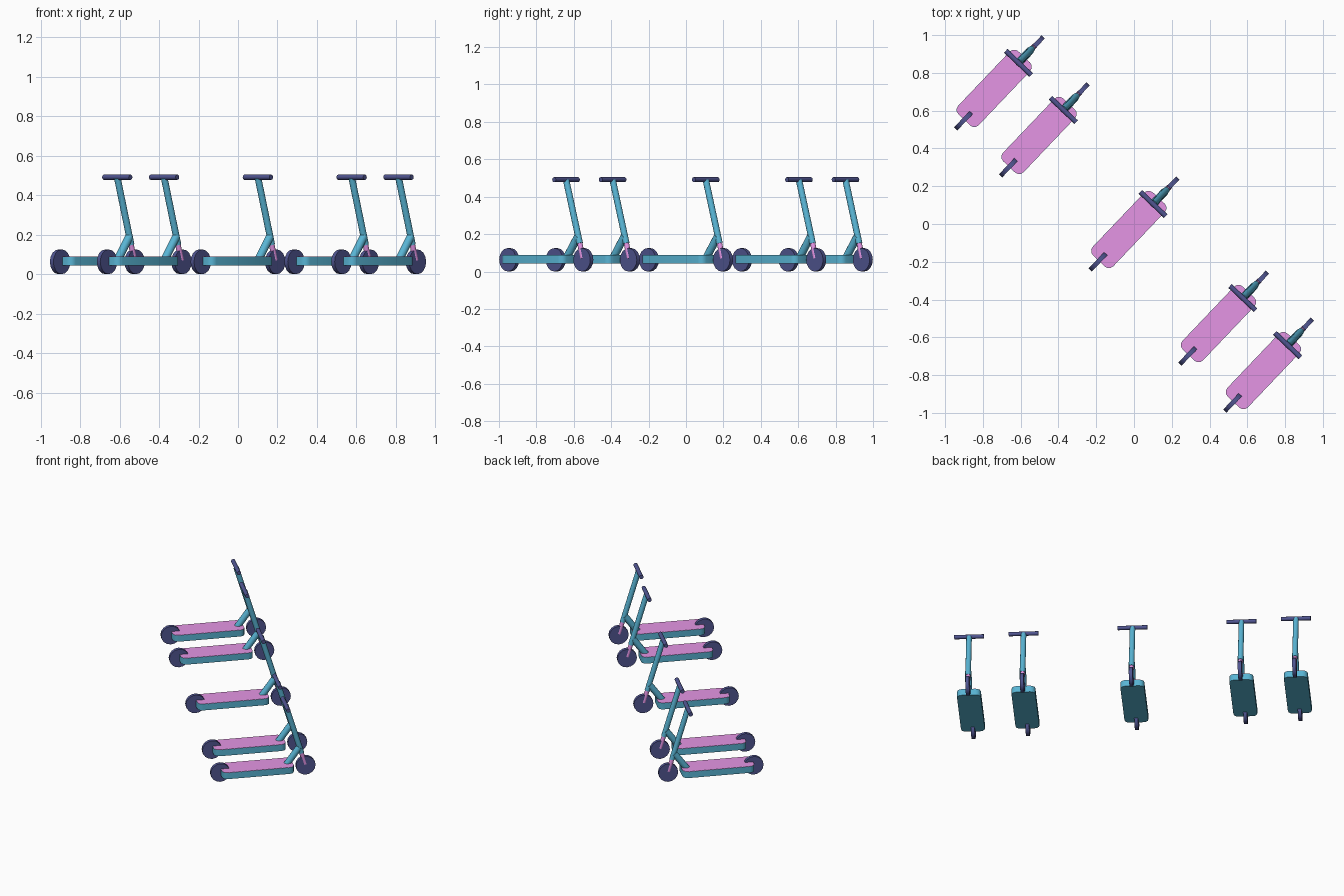
import bpy, bmesh, math
from mathutils import Vector, Matrix

if "Cube" in bpy.data.objects:
    bpy.data.objects.remove(bpy.data.objects["Cube"])


def material(name, rgb):
    m = bpy.data.materials.new(name)
    m.diffuse_color = (*rgb, 1)
    m.use_nodes = True
    m.node_tree.nodes["Principled BSDF"].inputs["Base Color"].default_value = m.diffuse_color
    return m


NAVY = material("navy", (0.08, 0.09, 0.28))
CYAN = material("cyan", (0.10, 0.46, 0.66))
PINK = material("pink", (0.78, 0.30, 0.78))


def finish(bm, name, mat):
    bmesh.ops.recalc_face_normals(bm, faces=bm.faces)
    me = bpy.data.meshes.new(name)
    bm.to_mesh(me)
    bm.free()
    me.materials.append(mat)
    return me


def rod(name, a, b, r, sides, mat):
    """Cylinder between two points."""
    a, b = Vector(a), Vector(b)
    d = b - a
    rot = d.to_track_quat('Z', 'Y').to_matrix().to_4x4()
    bm = bmesh.new()
    bmesh.ops.create_cone(bm, cap_ends=True, segments=sides, radius1=r, radius2=r,
                          depth=d.length, matrix=Matrix.Translation((a + b) / 2) @ rot)
    return finish(bm, name, mat)


def slab(name, x0, x1, half_w, corner, z0, z1, mat):
    """Plate with rounded corners in plan."""
    bm = bmesh.new()
    cx, cy = (x0 + x1) / 2, half_w - corner
    hx = (x1 - x0) / 2 - corner
    ring = []
    for q, (sx, sy) in enumerate(((1, 1), (-1, 1), (-1, -1), (1, -1))):
        for k in range(4):
            t = math.radians(90 * q + 30 * k)
            ring.append(bm.verts.new((cx + sx * hx + corner * math.cos(t),
                                      sy * cy + corner * math.sin(t), z0)))
    face = bm.faces.new(ring)
    new = bmesh.ops.extrude_face_region(bm, geom=[face], use_keep_orig=True)["geom"]
    bmesh.ops.translate(bm, vec=(0, 0, z1 - z0),
                        verts=[v for v in new if isinstance(v, bmesh.types.BMVert)])
    return finish(bm, name, mat)


R, AXLE = 0.0625, 0.2735
BAR_X, BAR_Z = 0.146, 0.491


def on_stem(z):
    """Point on the tilted steering axis at height z."""
    return (AXLE + (BAR_X - AXLE) * (z - R) / (BAR_Z - R), 0, z)


# One scooter heading along +x, shared by every copy
parts = [
    rod("rear_wheel", (-AXLE, -0.012, R), (-AXLE, 0.012, R), R, 16, NAVY),
    rod("front_wheel", (AXLE, -0.012, R), (AXLE, 0.012, R), R, 16, NAVY),
    slab("deck", -0.27, 0.19, 0.075, 0.032, 0.044, 0.087, CYAN),
    slab("deck_grip", -0.269, 0.189, 0.074, 0.031, 0.086, 0.0885, PINK),
    rod("neck_bracket", (0.145, 0, 0.066), (0.235, 0, 0.19), 0.021, 12, CYAN),
    rod("fork", on_stem(0.07), on_stem(0.20), 0.0145, 12, PINK),
    rod("stem", on_stem(0.15), on_stem(0.487), 0.0175, 12, CYAN),
    rod("handlebar", (BAR_X, -0.093, BAR_Z), (BAR_X, 0.093, BAR_Z), 0.0135, 12, NAVY),
]

# Row of five scooters with gaps beside the middle one
heading = math.radians(46.4)
for i in (-3, -2, 0, 2, 3):
    place = Matrix.Translation((0.2375 * i, -0.249 * i, 0)) @ Matrix.Rotation(heading, 4, 'Z')
    for me in parts:
        ob = bpy.data.objects.new(me.name, me)
        ob.matrix_world = place
        bpy.context.collection.objects.link(ob)

# Smooth round sides, keep hard edges
for me in parts:
    me.shade_smooth()
    me.set_sharp_from_angle(angle=math.radians(40))
